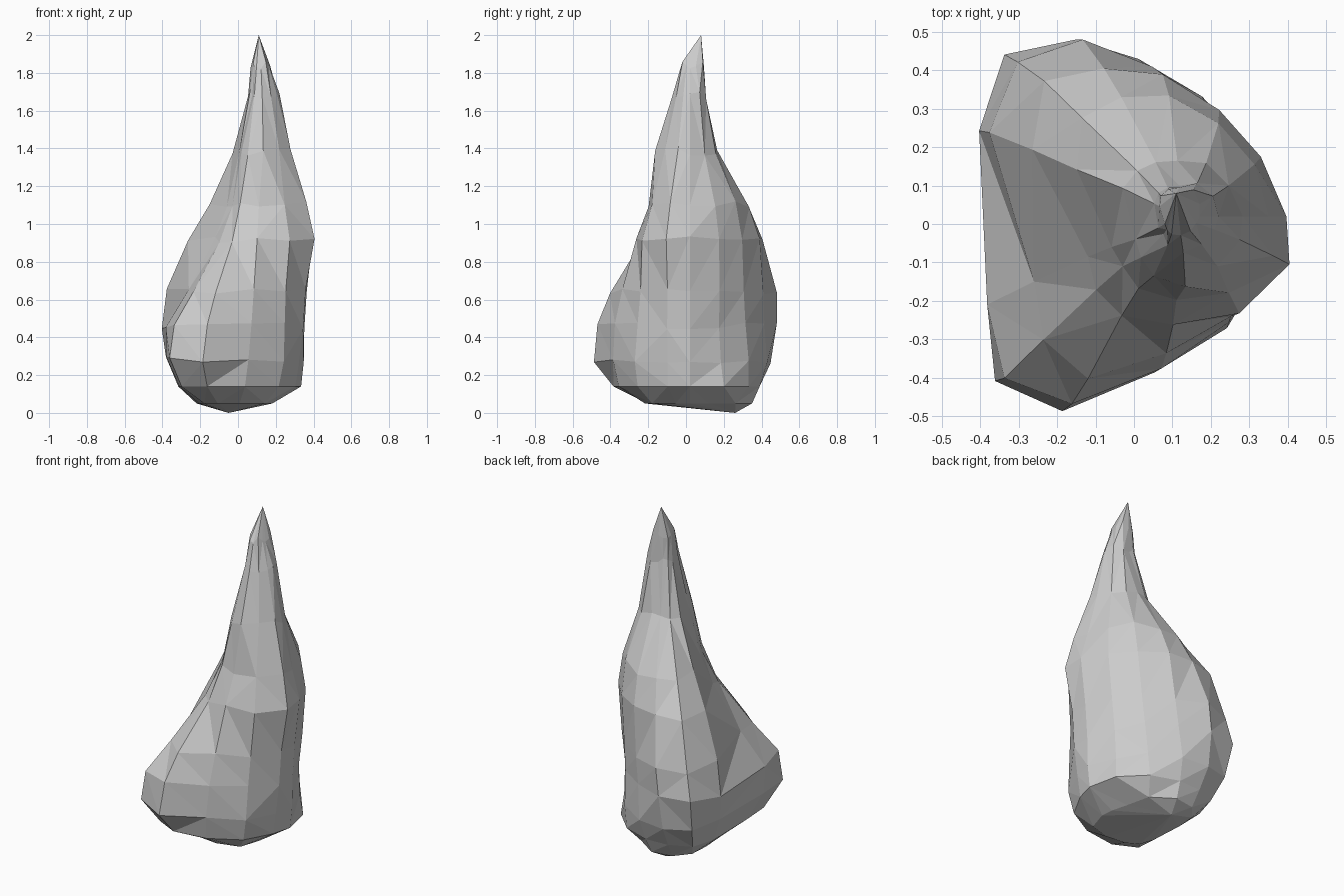
import bpy, bmesh, math, random

random.seed(4)
ANGLES = (0, 30, 60, 88, 110, 130, 152, 210, 230, 250, 278, 310, 340)

# Height, then the radius of the rock in each direction around a leaning axis
RINGS = (
    (0.05, .20, .20, .28, .33, .33, .29, .22, .21, .24, .24, .24, .26, .22),
    (0.14, .35, .36, .36, .37, .385, .40, .34, .34, .44, .43, .38, .36, .34),
    (0.28, .35, .33, .36, .41, .455, .49, .43, .435, .56, .54, .41, .38, .345),
    (0.46, .335, .31, .34, .395, .49, .55, .475, .46, .55, .52, .40, .36, .35),
    (0.64, .33, .315, .33, .39, .49, .525, .465, .34, .42, .45, .36, .34, .345),
    (0.92, .335, .31, .32, .37, .41, .46, .37, .21, .25, .275, .285, .33, .365),
    (1.10, .27, .27, .28, .315, .33, .335, .26, .16, .17, .20, .22, .26, .30),
    (1.38, .175, .16, .16, .145, .15, .155, .155, .12, .14, .165, .185, .17, .18),
    (1.68, .105, .105, .10, .08, .08, .08, .07, .06, .06, .08, .095, .095, .10),
    (1.84, .055, .065, .08, .075, .075, .07, .055, .04, .045, .05, .05, .05, .05),
)


def add_ring(bm, z, radii):
    cx, cy = -0.03 + 0.1 * min(z, 1.45), 0.02
    verts = []
    for a, r in zip(ANGLES, radii):
        a = math.radians(a)
        # small uneven height steps give the chipped look
        dz = random.uniform(-0.02, 0.02) if z > 0.2 else 0
        verts.append(bm.verts.new((cx + r * math.cos(a), cy + r * math.sin(a), z + dz)))
    return verts


# Rock spire: skin the rings, then close with a foot point and a tip
bm = bmesh.new()
rings = [add_ring(bm, row[0], row[1:]) for row in RINGS]
foot = bm.verts.new((-0.05, 0.26, 0))
tip = bm.verts.new((0.11, 0.08, 2))
n = len(ANGLES)
for i in range(n):
    j = (i + 1) % n
    for lo, hi in zip(rings, rings[1:]):
        bm.faces.new((lo[i], lo[j], hi[j], hi[i]))
    bm.faces.new((foot, rings[0][j], rings[0][i]))
    bm.faces.new((tip, rings[-1][i], rings[-1][j]))
bmesh.ops.triangulate(bm, faces=bm.faces[:], quad_method='SHORT_EDGE')
bmesh.ops.recalc_face_normals(bm, faces=bm.faces[:])

mesh = bpy.data.meshes.new("rock_spire")
bm.to_mesh(mesh)
bm.free()
bpy.context.collection.objects.link(bpy.data.objects.new("rock_spire", mesh))
